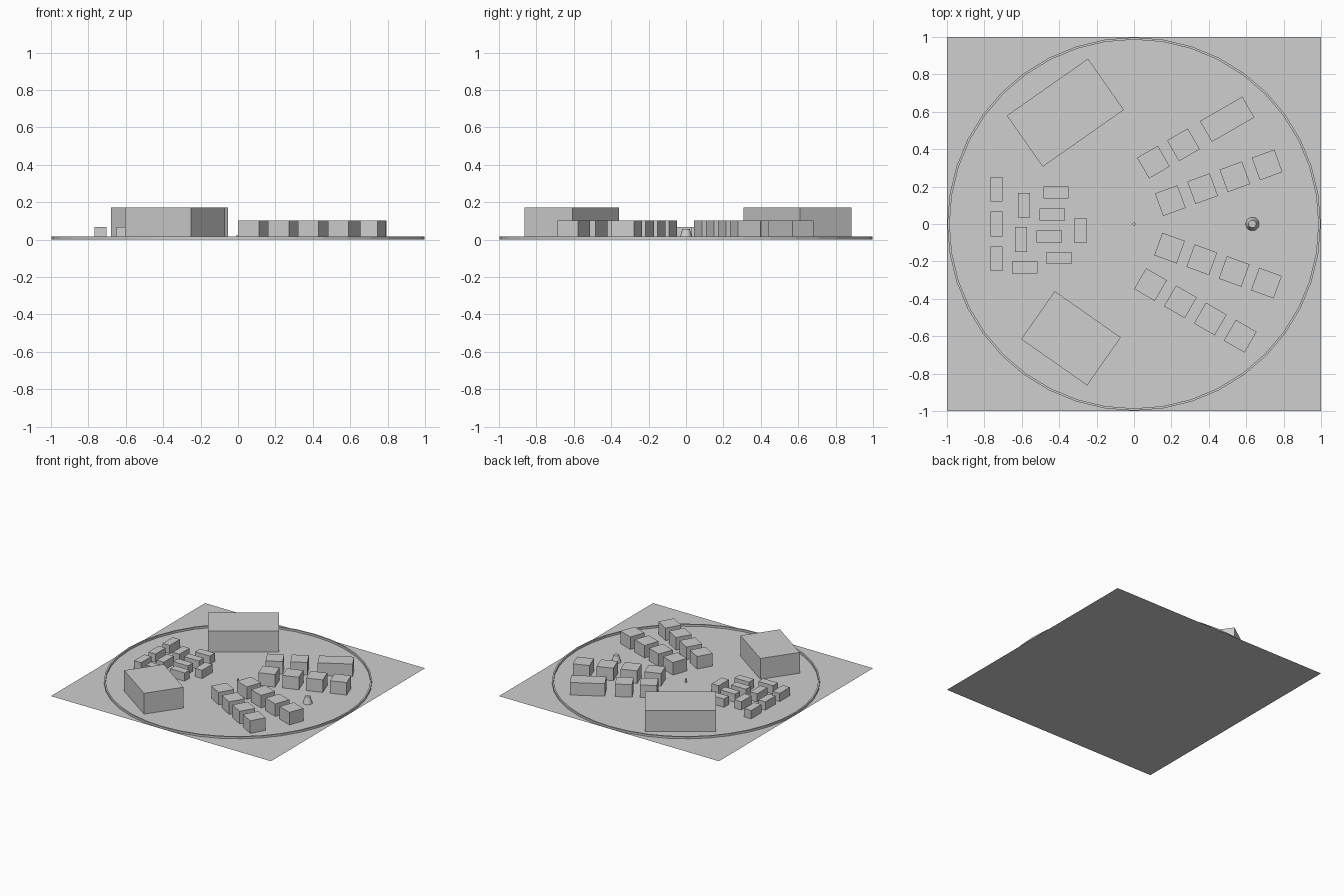
import bpy, bmesh, math
from mathutils import Matrix, Vector

if "Cube" in bpy.data.objects:
    bpy.data.objects.remove(bpy.data.objects["Cube"])

grey = bpy.data.materials.new("plain_grey")
grey.use_nodes = True
grey.diffuse_color = (0.62, 0.62, 0.62, 1)
grey.node_tree.nodes["Principled BSDF"].inputs["Base Color"].default_value = grey.diffuse_color


def finish(name, bm):
    mesh = bpy.data.meshes.new(name)
    bmesh.ops.recalc_face_normals(bm, faces=bm.faces)
    bm.to_mesh(mesh)
    bm.free()
    mesh.materials.append(grey)
    obj = bpy.data.objects.new(name, mesh)
    bpy.context.collection.objects.link(obj)
    return obj


def block(name, x, y, length, width, height, degrees=0):
    bm = bmesh.new()
    bmesh.ops.create_cube(bm, size=1)
    bm.transform(Matrix.Diagonal((length, width, height, 1)))
    obj = finish(name, bm)
    obj.location = (x, y, height / 2)
    obj.rotation_euler.z = math.radians(degrees)
    return obj


def cone(name, x, y, bottom, top, height, sides):
    bm = bmesh.new()
    bmesh.ops.create_cone(bm, cap_ends=True, segments=sides,
                          radius1=bottom, radius2=top, depth=height)
    obj = finish(name, bm)
    obj.location = (x, y, height / 2)
    bpy.ops.object.select_all(action="DESELECT")
    obj.select_set(True)
    bpy.context.view_layer.objects.active = obj
    bpy.ops.object.shade_smooth_by_angle(angle=math.radians(40))
    return obj


def house_row(name, first, last, count, degrees):
    a, b = Vector(first), Vector(last)
    for i in range(count):
        p = a.lerp(b, i / 3)
        block(f"{name}_{i + 1}", p.x, p.y, 0.128, 0.128, 0.103, degrees)


# Ground sheet
bm = bmesh.new()
bmesh.ops.create_grid(bm, x_segments=1, y_segments=1, size=1)
finish("ground", bm)

# Low perimeter wall: a ring of quads with a rectangular section
SIDES = 40
section = [(0.998, 0), (0.998, 0.016), (0.986, 0.016), (0.986, 0)]
bm = bmesh.new()
loops = []
for i in range(SIDES):
    a = math.tau * i / SIDES
    loops.append([bm.verts.new((r * math.cos(a), r * math.sin(a), z)) for r, z in section])
for i in range(SIDES):
    here, after = loops[i], loops[(i + 1) % SIDES]
    for j in range(4):
        k = (j + 1) % 4
        bm.faces.new((here[j], after[j], after[k], here[k]))
finish("perimeter_wall", bm)

# Two large halls
block("back_hall", -0.367, 0.595, 0.53, 0.334, 0.171, 35)
block("front_hall", -0.337, -0.611, 0.431, 0.313, 0.171, -35)

# Rows of houses fanning out, the outer back row ending in a long house
house_row("inner_back_house", (0.194, 0.125), (0.712, 0.316), 4, 20)
house_row("inner_front_house", (0.19, -0.129), (0.708, -0.316), 4, -20)
house_row("outer_front_house", (0.088, -0.324), (0.568, -0.60), 4, -30)
house_row("outer_back_house", (0.104, 0.331), (0.584, 0.608), 2, 30)
block("long_house", 0.498, 0.56, 0.262, 0.128, 0.103, 30)

# Small huts, some lengthwise and some crosswise
upright = [(-0.736, 0.185), (-0.736, 0), (-0.736, -0.185),
           (-0.587, 0.10), (-0.603, -0.083), (-0.287, -0.035)]
crosswise = [(-0.418, 0.169), (-0.437, 0.051), (-0.453, -0.067),
             (-0.402, -0.182), (-0.584, -0.233)]
for i, (x, y) in enumerate(upright):
    block(f"upright_hut_{i + 1}", x, y, 0.064, 0.132, 0.068)
for i, (x, y) in enumerate(crosswise):
    block(f"crosswise_hut_{i + 1}", x, y, 0.134, 0.064, 0.068)

# Tapered tower and the small centre post
cone("tower", 0.633, 0, 0.036, 0.02, 0.056, 32)
cone("centre_post", 0, 0, 0.009, 0.009, 0.025, 16)
